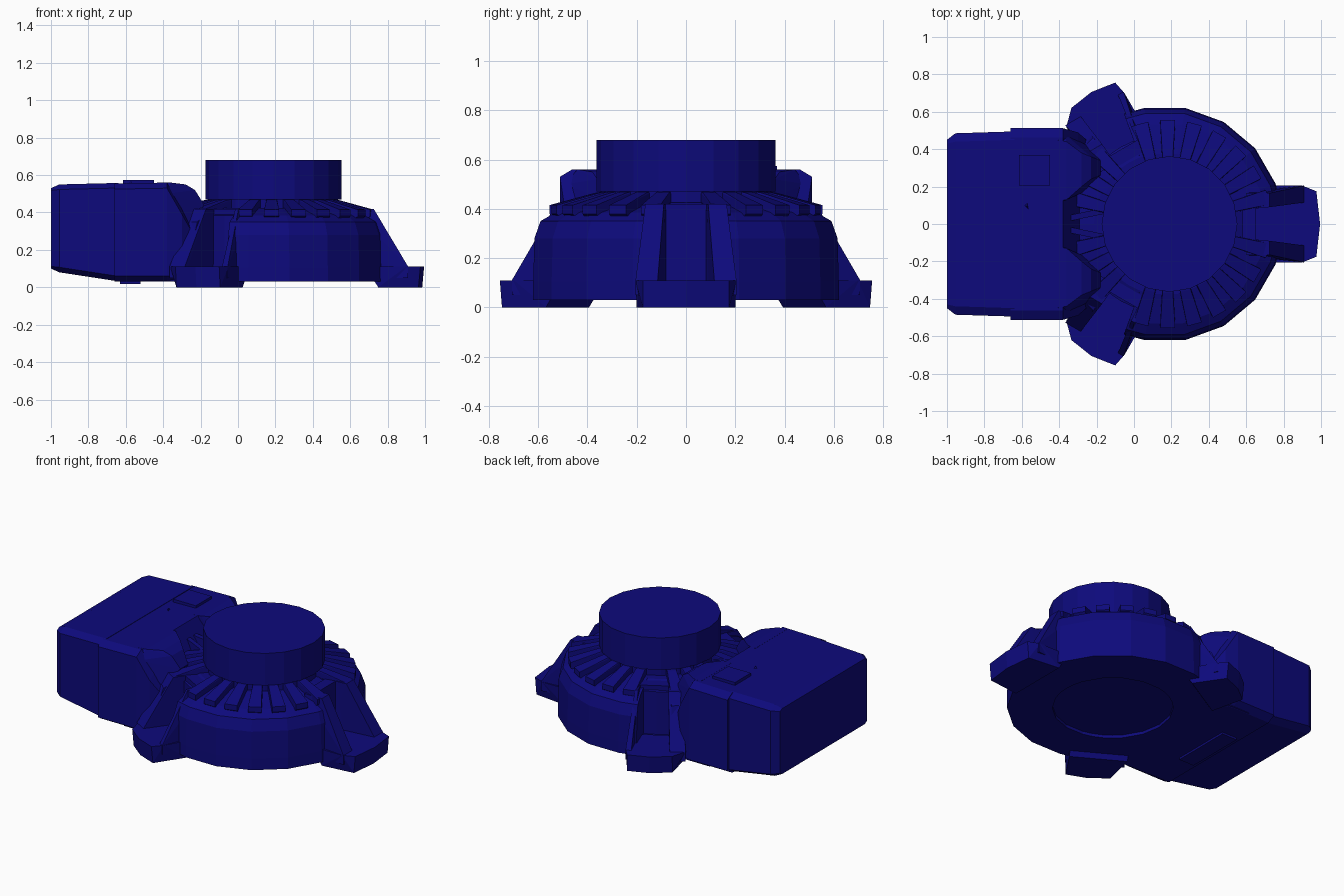
import bpy, bmesh
from math import sin, cos, pi, radians
from mathutils import Matrix

if "Cube" in bpy.data.objects:
    bpy.data.objects.remove(bpy.data.objects["Cube"])

CX = 0.18   # axis of the round housing
mat = bpy.data.materials.new("navy_paint")
mat.diffuse_color = (0.004, 0.003, 0.2, 1)
mat.use_nodes = True
mat.node_tree.nodes["Principled BSDF"].inputs["Base Color"].default_value = mat.diffuse_color


def finish(name, bm, matrix=None, cutter=False):
    if matrix:
        bm.transform(matrix)
    bmesh.ops.recalc_face_normals(bm, faces=bm.faces)
    me = bpy.data.meshes.new(name)
    bm.to_mesh(me)
    bm.free()
    ob = bpy.data.objects.new(name, me)
    bpy.context.collection.objects.link(ob)
    me.materials.append(mat)
    if cutter:
        ob.hide_render = True
        ob.display_type = 'WIRE'
    return ob


def hull(name, pts, matrix=None):
    bm = bmesh.new()
    for p in pts:
        bm.verts.new(p)
    res = bmesh.ops.convex_hull(bm, input=bm.verts)
    junk = [v for v in res["geom_interior"] if isinstance(v, bmesh.types.BMVert)]
    bmesh.ops.delete(bm, geom=junk, context='VERTS')
    bmesh.ops.dissolve_limit(bm, angle_limit=0.01, verts=bm.verts, edges=bm.edges)
    return finish(name, bm, matrix)


def box(name, x, y, z, matrix=None):
    return hull(name, [(a, b, c) for a in x for b in y for c in z], matrix)


def loft(name, rings, matrix=None, cutter=False):
    bm = bmesh.new()
    loops = [[bm.verts.new(p) for p in r] for r in rings]
    n = len(loops[0])
    for a, b in zip(loops, loops[1:]):
        for i in range(n):
            j = (i + 1) % n
            bm.faces.new((a[i], a[j], b[j], b[i]))
    bm.faces.new(loops[0])
    bm.faces.new(loops[-1])
    bmesh.ops.remove_doubles(bm, verts=bm.verts, dist=0.0002)
    return finish(name, bm, matrix, cutter)


def polar(r, a, z, cx=CX):
    return (cx + r * cos(a), r * sin(a), z)


def turned(name, profile, sides, cx=CX):
    return loft(name, [[polar(r, 2 * pi * i / sides, z, cx) for i in range(sides)]
                       for r, z in profile])


def around(deg):
    return Matrix.Translation((CX, 0, 0)) @ Matrix.Rotation(radians(deg), 4, 'Z')


# Round housing: turned profile, stepped inward above each foot, hollow ring below
columns = []
for i in range(0, 360, 20):
    columns.append((i, i % 120 == 0))
for f in (0, 120, 240):
    columns += [(f - 9.6, False), (f - 9.55, True), (f + 9.55, True), (f + 9.6, False)]
columns.sort()
profile = [(0.36, 0.05, 0), (0.36, 0.03, 0), (0.63, 0.03, 0), (0.63, 0.105, 0), (0.63, 0.105, 1),
           (0.625, 0.28, 1), (0.6, 0.35, 1), (0.54, 0.385, 1), (0.38, 0.425, 1), (0.3, 0.425, 1)]
loft("round_housing", [[polar(min(r, 0.475) if step and inset else r, radians(a), z, 0.165)
                        for a, inset in columns] for r, z, step in profile])

# Top drum
turned("top_drum", [(0.363, 0.47), (0.363, 0.68)], 20, 0.19)
turned("drum_neck", [(0.345, 0.40), (0.345, 0.48)], 20, 0.19)

# Wedge-shaped radial ribs on the sloping roof
for k in range(24):
    if k % 8 == 0 or k == 12:
        continue
    hull("roof_rib", [(r, s * w, z) for r, w, z in
                      [(0.3, 0.027, 0.36), (0.3, 0.027, 0.475), (0.37, 0.028, 0.465),
                       (0.555, 0.04, 0.415), (0.555, 0.04, 0.38), (0.53, 0.04, 0.36)]
                      for s in (-1, 1)], around(15 * k))

# Three feet: base plate, two sloped gussets and the wall between them
for deg, hw, left, right, name in ((0, 0.175, 0.205, 0.205, "right"),
                                   (120, 0.135, 0.21, 0.15, "back"),
                                   (-120, 0.135, 0.15, 0.21, "front")):
    M = around(deg)
    sides = ((1, left), (-1, right))
    plate = hull(name + "_foot_plate", [(r, s * min(y, w), z) for s, w in sides for r, y, z in
                 [(0.5, 0.22, 0.11), (0.72, w, 0.11), (0.795, hw, 0.11), (0.815, 0, 0.11),
                  (0.57, 0.2, 0), (0.785, hw, 0), (0.805, 0, 0)]], M)
    if deg == 120:   # bolt hole, open only on the back foot
        cutter = loft("bolt_hole_cutter", [[(0.665, 0, z), (0.635, 0.017, z), (0.635, -0.017, z)]
                                           for z in (-0.1, 0.2)], M, True)
        m = plate.modifiers.new("bolt_hole", 'BOOLEAN')
        m.operation = 'DIFFERENCE'
        m.object = cutter
    for s, w in sides:
        hull(name + "_foot_gusset", [(r, s * y, z) for r, a, b, z in
             [(0.42, 0.08, w - 0.04, 0.42), (0.545, 0.09, w - 0.04, 0.42), (0.42, 0.08, w - 0.03, 0.05),
              (0.73, 0.115, w, 0.11), (0.73, 0.115, w, 0.05)] for y in (a, b)], M)
    box(name + "_foot_wall", (0.40, 0.47), (-0.1, 0.1), (0.05, 0.42), M)


# Side gearbox: chamfered sections lofted along x
def section(x, h, z0, z1, c):
    half = [(h - c, z1), (h, z1 - c * 0.6), (h, z0 + c * 0.6), (h - c, z0)]
    return [(x, y, z) for y, z in half] + [(x, -y, z) for y, z in reversed(half)]


loft("gearbox_rear", [section(-1.0, 0.45, 0.10, 0.53, 0.02), section(-0.955, 0.485, 0.08, 0.55, 0.045),
                      section(-0.64, 0.495, 0.032, 0.558, 0.045)])
loft("gearbox_front", [section(-0.66, 0.512, 0.03, 0.555, 0.05), section(-0.38, 0.512, 0.03, 0.56, 0.05),
                       section(-0.3, 0.49, 0.03, 0.42, 0.05), section(-0.22, 0.42, 0.03, 0.28, 0.05)])

# Shoulders of the gearbox either side of the drum, and central webs
for s in (-1, 1):
    hull("gearbox_shoulder", [(x, s * y, z) for x, z, ys in
         [(-0.42, 0.3, (0.14, 0.49)), (-0.42, 0.56, (0.12, 0.45)), (-0.36, 0.56, (0.13, 0.44)),
          (-0.28, 0.55, (0.2, 0.38)), (-0.23, 0.52, (0.24, 0.36)), (-0.18, 0.44, (0.26, 0.34)),
          (-0.25, 0.34, (0.18, 0.42)), (-0.38, 0.5, (0.12, 0.49))] for y in ys])
    hull("center_web", [(x, s * y + d, z) for x, y, z in
         [(-0.4, 0.02, 0.3), (-0.4, 0.02, 0.5), (-0.16, 0.07, 0.44), (-0.16, 0.07, 0.3)]
         for d in (-0.016, 0.016)])

# Pads on the gearbox
box("top_pad", (-0.615, -0.45), (0.205, 0.37), (0.53, 0.575))
hull("top_marker", [(-0.59, 0.1, 0.55), (-0.56, 0.07, 0.55), (-0.57, 0.12, 0.55), (-0.572, 0.095, 0.568)])
box("bottom_pad", (-0.63, -0.52), (-0.2, 0.2), (0.017, 0.08))

# Flat underside joining gearbox and housing
box("underside_plate", (-0.5, -0.2), (-0.47, 0.47), (0.031, 0.08))
